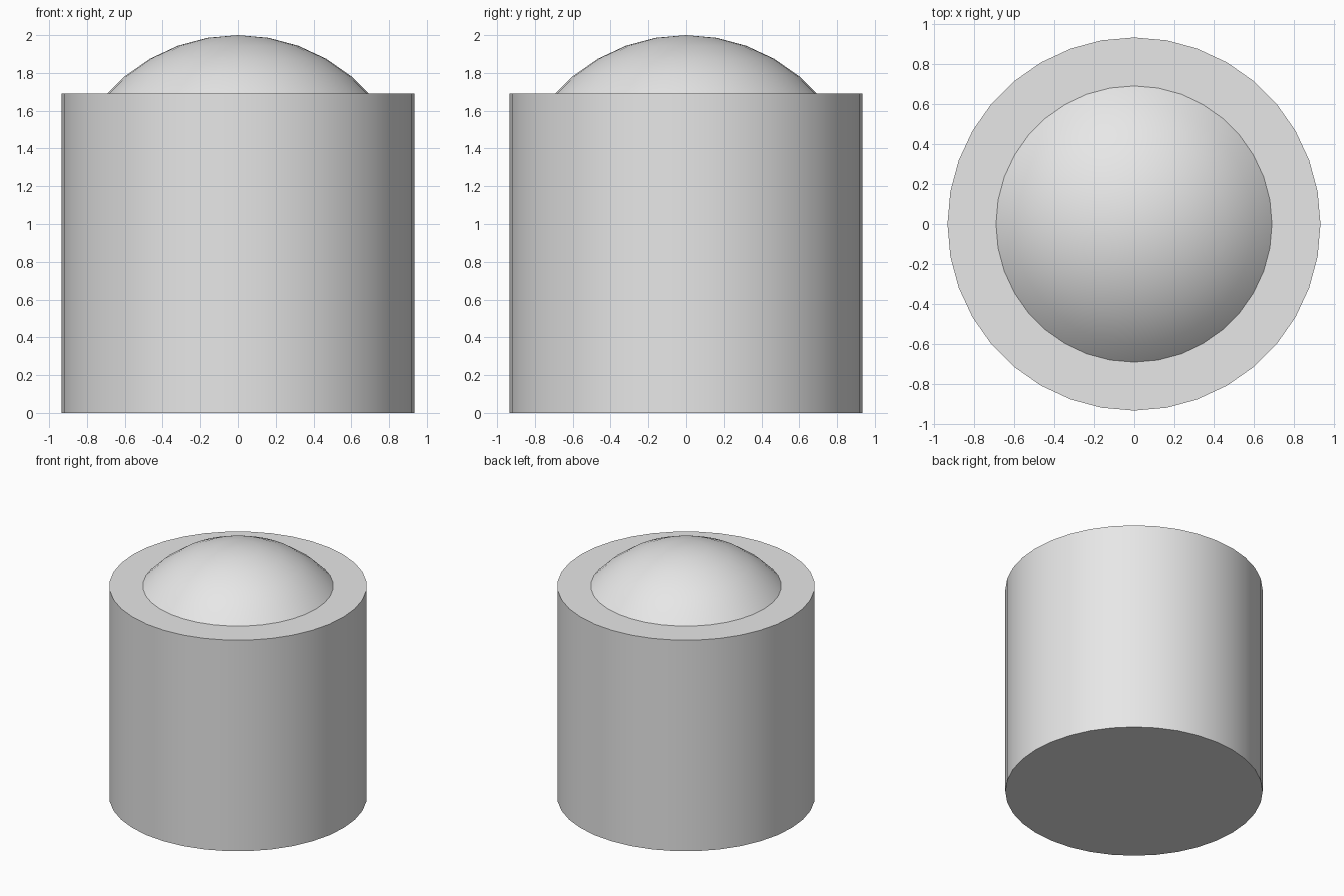
import bpy
import bmesh
from math import radians

cube = bpy.data.objects.get("Cube")
if cube:
    bpy.data.objects.remove(cube, do_unlink=True)

RADIUS = 0.935
BODY_TOP = 1.69
SIDES = 36

# Single plain grey
grey = bpy.data.materials.new("light_grey")
grey.use_nodes = True
grey.diffuse_color = (0.8, 0.8, 0.8, 1)
grey.node_tree.nodes["Principled BSDF"].inputs["Base Color"].default_value = (0.8, 0.8, 0.8, 1)


def finish(name):
    obj = bpy.context.object
    obj.name = obj.data.name = name
    obj.data.materials.append(grey)
    bpy.ops.object.shade_smooth_by_angle(angle=radians(30))
    return obj


# Cylindrical body
bpy.ops.mesh.primitive_cylinder_add(vertices=SIDES, radius=RADIUS, depth=BODY_TOP,
                                    location=(0, 0, BODY_TOP / 2))
finish("body")

# Dome: the part of a sphere of the same radius that rises above the body
centre = 2 - RADIUS
bpy.ops.mesh.primitive_uv_sphere_add(segments=SIDES, ring_count=SIDES // 2,
                                     radius=RADIUS, location=(0, 0, centre))
dome = finish("dome")
bm = bmesh.new()
bm.from_mesh(dome.data)
bmesh.ops.bisect_plane(bm, geom=bm.verts[:] + bm.edges[:] + bm.faces[:],
                       plane_co=(0, 0, BODY_TOP - centre), plane_no=(0, 0, 1),
                       clear_inner=True)
bm.to_mesh(dome.data)
bm.free()
